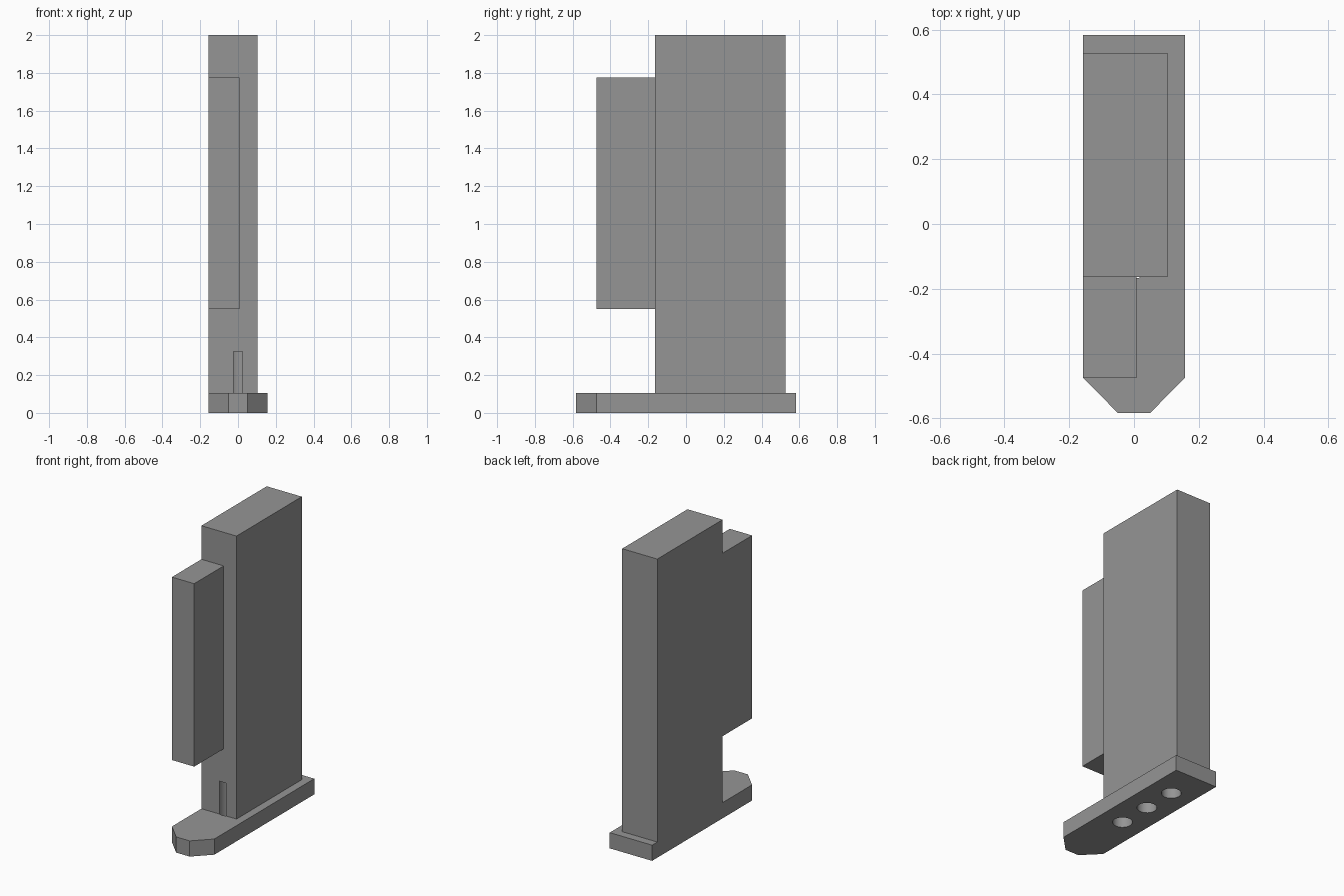
import bpy, bmesh, math

if "Cube" in bpy.data.objects:
    bpy.data.objects.remove(bpy.data.objects["Cube"])

grey = bpy.data.materials.new("mid grey")
grey.diffuse_color = (0.3, 0.3, 0.3, 1)
grey.use_nodes = True
grey.node_tree.nodes["Principled BSDF"].inputs["Base Color"].default_value = grey.diffuse_color


def prism(name, outline, z0, z1):
    """Extrude a counter-clockwise xy outline from z0 to z1."""
    bm = bmesh.new()
    face = bm.faces.new([bm.verts.new((x, y, z0)) for x, y in outline])
    ext = bmesh.ops.extrude_face_region(bm, geom=[face])
    for v in ext["geom"]:
        if isinstance(v, bmesh.types.BMVert):
            v.co.z = z1
    bmesh.ops.recalc_face_normals(bm, faces=bm.faces)
    mesh = bpy.data.meshes.new(name)
    bm.to_mesh(mesh)
    bm.free()
    obj = bpy.data.objects.new(name, mesh)
    bpy.context.collection.objects.link(obj)
    mesh.materials.append(grey)
    return obj


def box(name, x0, x1, y0, y1, z0, z1):
    return prism(name, [(x0, y0), (x1, y0), (x1, y1), (x0, y1)], z0, z1)


def combine(target, tool, operation):
    """Apply a boolean and remove the tool object."""
    mod = target.modifiers.new(operation, 'BOOLEAN')
    mod.operation = operation
    mod.solver = 'EXACT'
    mod.object = tool
    bpy.context.view_layer.objects.active = target
    bpy.ops.object.modifier_apply(modifier=mod.name)
    bpy.data.objects.remove(tool)


SIDE = 0.157      # half width of the base, flush with the left side
BODY_Y = -0.163   # front face of the body

# base plate with a chamfered nose
stand = prism("stand", [(-SIDE, 0.583), (-SIDE, -0.475), (-0.05, -0.583),
                        (0.05, -0.583), (SIDE, -0.475), (SIDE, 0.583)], 0, 0.105)

# tall body and the narrower front block, flush on the left
combine(stand, box("body", -SIDE, 0.103, BODY_Y, 0.528, 0.105, 2.0), 'UNION')
combine(stand, box("front_block", -SIDE, 0.008, -0.475, BODY_Y, 0.55, 1.775), 'UNION')

# three blind holes from below; the first breaks through the body front
R = 0.06
for i in range(3):
    cy = -0.108 + 0.229 * i
    ring = [(R * math.cos(a), cy + R * math.sin(a))
            for a in (2 * math.pi * k / 32 for k in range(32))]
    combine(stand, prism("hole_cutter", ring, -0.1, 0.325), 'DIFFERENCE')

# smooth hole walls, sharp box edges
bpy.ops.object.select_all(action='DESELECT')
stand.select_set(True)
bpy.context.view_layer.objects.active = stand
bpy.ops.object.shade_smooth_by_angle(angle=math.radians(30))
